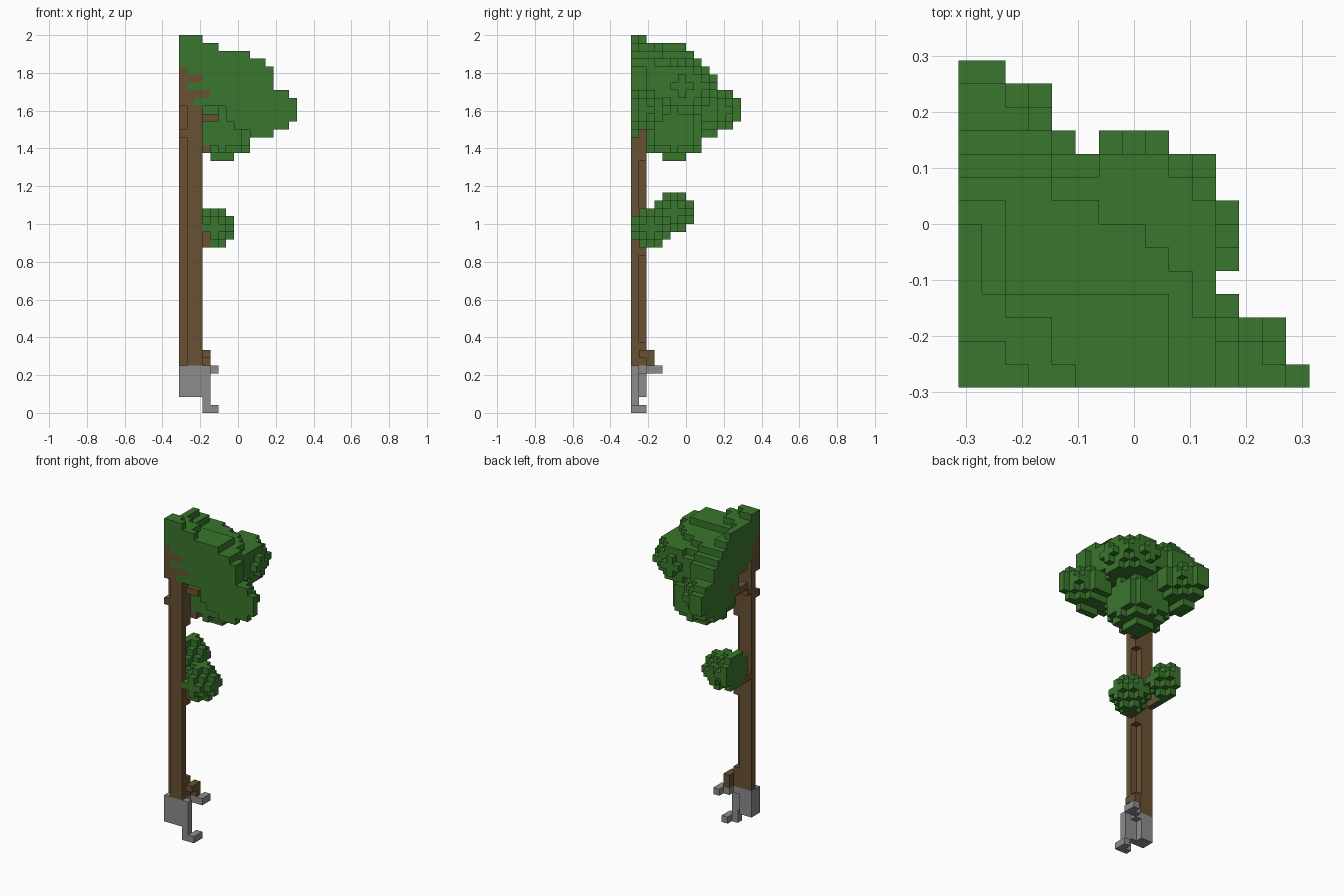
import bpy
import bmesh
from itertools import product
from mathutils import Vector

if "Cube" in bpy.data.objects:
    bpy.data.objects.remove(bpy.data.objects["Cube"], do_unlink=True)

UNIT = 2 / 48                      # block size
NX, NY, NZ = 15, 14, 48            # block grid


def make_material(name, rgb):
    mat = bpy.data.materials.new(name)
    mat.use_nodes = True
    color = (*rgb, 1)
    mat.diffuse_color = color
    mat.node_tree.nodes["Principled BSDF"].inputs["Base Color"].default_value = color
    return mat


def box(x, y, z):
    """Blocks in inclusive ranges; a plain number means a single layer."""
    spans = [(r, r) if isinstance(r, int) else r for r in (x, y, z)]
    return set(product(*[range(a, b + 1) for a, b in spans]))


def ball(center, limit, squash=1.0):
    """Blocks of a rounded clump, kept inside the grid."""
    cx, cy, cz = center
    return {(i, j, k) for i, j, k in product(range(NX), range(NY), range(NZ))
            if (i - cx) ** 2 + (j - cy) ** 2 + squash * (k - cz) ** 2 <= limit}


def layer(rx, ry, k):
    """Quarter-oval sheet of blocks around the trunk corner."""
    return {(i, j, k) for i, j in product(range(NX), range(NY))
            if (i / rx) ** 2 + (j / ry) ** 2 <= 1}


# Stone foot with two toes
stone_base = (box((0, 2), 0, (2, 5)) | box((0, 1), 1, (2, 5)) | box(2, 1, 5)
              | box(3, 0, (0, 5)) | box(4, (0, 1), 0)
              | box((3, 4), 2, 5) | box(4, 3, 5))

# Trunk with hollow corner, ribs and a side root
trunk = (box(1, 0, (6, 40)) | box(2, 0, (6, 38)) | box((2, 3), 0, 40)
         | box((0, 1), 1, (6, 40)) | box(0, 0, (39, 43))
         | box((0, 2), 0, 42) | box(0, 1, (41, 42)) | box(0, 0, 35)
         | box(2, 1, (6, 8)) | box(2, 1, (20, 22)) | box(2, 1, (32, 38)))
root = box(3, 2, (6, 7)) | box(3, 1, 7)

# Branches reaching into the leaf clumps
branches = (box(3, 1, (21, 22)) | box(0, (2, 3), 23)
            | box(3, 2, 33) | box(3, 3, 34) | box((3, 4), 1, 37)
            | box(0, 2, 36) | box(0, (3, 5), 37) | box(0, 6, 38))

# Crown: stacked sheets, then stepped ridges on top
crown = box((2, 5), 0, 39) | {c for c in layer(10.6, 10.2, 40) if c[0] + c[1] >= 3}
for rx, ry, k in ((11.2, 10.4, 41), (11.2, 10.4, 42), (11.2, 9.5, 43), (10.4, 8.5, 44)):
    crown |= layer(rx, ry, k)
crown |= box((0, 8), (0, 3), 45) | box((0, 1), (4, 7), 45)
crown |= box((0, 3), (0, 2), 46) | box(4, 0, 46) | box((0, 1), 3, 46) | box(0, (4, 6), 46)
crown |= box((0, 1), (0, 1), 47) | box(2, 0, 47)

# Leaf clumps and bushes
side_clumps = ball((10, -1, 38), 18.8, 1.72) | ball((0, 9, 38), 18.8, 1.72)
inner_clumps = ball((7, 6, 41), 18.5, 2) | ball((5, 5, 35.5), 15.3)
bush_a = ball((4, 2, 23), 5)
bush_b = ball((0, 5, 25), 5)

green = make_material("leaf_green", (0.042, 0.182, 0.026))
brown = make_material("bark_brown", (0.140, 0.083, 0.033))
grey = make_material("stone_grey", (0.265, 0.265, 0.265))

parts = [("stone_base", stone_base, grey), ("trunk", trunk, brown),
         ("root", root, brown), ("branches", branches, brown),
         ("lower_bush", bush_a, green), ("upper_bush", bush_b, green),
         ("crown", crown | side_clumps | inner_clumps, green)]
solid = set().union(*[cells for _, cells, _ in parts])


def build(name, cells, mat):
    """Skin the blocks, leaving out faces hidden by a neighbour."""
    bm = bmesh.new()
    verts = {}

    def corner(p):
        key = tuple(round(c) for c in p)
        if key not in verts:
            verts[key] = bm.verts.new(((key[0] - NX / 2) * UNIT,
                                       (key[1] - NY / 2) * UNIT, key[2] * UNIT))
        return verts[key]

    for cell in sorted(cells):
        mid = Vector(cell) + Vector((0.5, 0.5, 0.5))
        for axis, sign in product(range(3), (-1, 1)):
            n = Vector((0, 0, 0))
            n[axis] = sign
            if tuple(round(c) for c in Vector(cell) + n) in solid:
                continue
            u = Vector((0, 0, 0))
            u[(axis + 1) % 3] = 1
            v = n.cross(u)
            bm.faces.new([corner(mid + (n + a * u + b * v) / 2)
                          for a, b in ((-1, -1), (1, -1), (1, 1), (-1, 1))])
    mesh = bpy.data.meshes.new(name)
    bm.to_mesh(mesh)
    bm.free()
    mesh.materials.append(mat)
    bpy.context.collection.objects.link(bpy.data.objects.new(name, mesh))


used = set()
for name, cells, mat in parts:
    build(name, cells - used, mat)
    used |= cells
